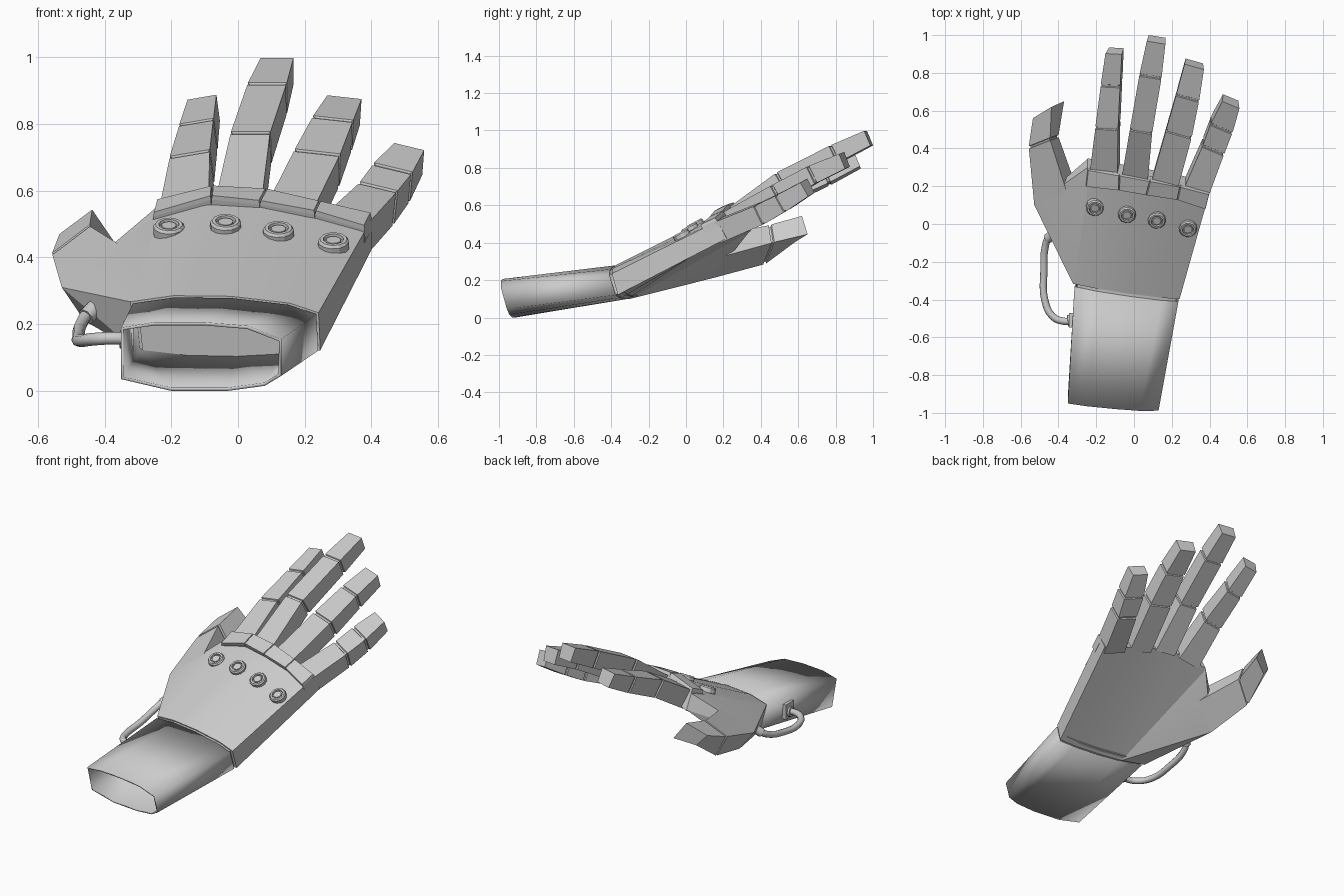
import bpy, bmesh, math
from mathutils import Vector as V

if "Cube" in bpy.data.objects:
    bpy.data.objects.remove(bpy.data.objects["Cube"])


def finish(name, bm, smooth=True):
    bmesh.ops.recalc_face_normals(bm, faces=bm.faces)
    me = bpy.data.meshes.new(name)
    bm.to_mesh(me)
    bm.free()
    ob = bpy.data.objects.new(name, me)
    bpy.context.collection.objects.link(ob)
    if smooth:
        bpy.ops.object.select_all(action='DESELECT')
        ob.select_set(True)
        bpy.context.view_layer.objects.active = ob
        bpy.ops.object.shade_smooth_by_angle(angle=math.radians(25))
    return ob


def loft(name, rings, caps=True, smooth=True):
    bm = bmesh.new()
    vr = [[bm.verts.new(p) for p in r] for r in rings]
    n = len(rings[0])
    for a, b in zip(vr, vr[1:]):
        for i in range(n):
            bm.faces.new((a[i], a[(i + 1) % n], b[(i + 1) % n], b[i]))
    if caps:
        bm.faces.new(vr[0])
        bm.faces.new(vr[-1])
    return finish(name, bm, smooth)


def center(ring):
    return sum(ring, V()) / len(ring)


def segmented(name, rings, gap=0.008):
    """Loft with a narrow groove at every inner ring."""
    out = [rings[0]]
    for i in range(1, len(rings) - 1):
        r, c = rings[i], center(rings[i])
        for off, s in ((-1, 1), (-.6, .88), (.6, .88), (1, 1)):
            other = rings[i + 1] if off > 0 else rings[i - 1]
            d = (center(other) - c).normalized() * abs(off) * gap
            out.append([c + (p - c) * s + d for p in r])
    out.append(rings[-1])
    return loft(name, out, smooth=False)


DOWN = V((0, .48, -.87))       # direction into the back of the hand

# cross-sections (x, z): five points over the top, five under
back = [(-.35, .19), (-.25, .206), (-.1, .206), (.03, .195), (.13, .155),
        (.13, .045), (.08, .015), (-.03, 0), (-.2, 0), (-.35, .035)]
wrist = [(-.315, .262), (-.19, .28), (-.02, .278), (.15, .258), (.235, .23),
         (.24, .12), (.15, .105), (0, .097), (-.15, .1), (-.3, .12)]
back_ring = [V((x, -.988 - .1 * x - .28 * (z - .2), z)) for x, z in back]
wrist_ring = [V((x, -.385 - .16 * x - .3 * (z - .27), z)) for x, z in wrist]

# hollow cuff
cuff = loft("cuff", [back_ring, wrist_ring], caps=False)
m = cuff.modifiers.new("wall", 'SOLIDIFY')
m.thickness = .01
m.offset = -1

# wrist joint between cuff and palm
c = center(wrist_ring)
inner = [c + (p - c) * .95 for p in wrist_ring]
loft("wrist_joint", [[p + V((0, -.02, -.003)) for p in inner],
                     [p + V((0, .05, .01)) for p in inner]])

# palm
low = [V(p) for p in ((-.255, .2, .527), (-.08, .18, .578), (.065, .155, .563),
                      (.23, .13, .533), (.38, .08, .488))]
high = [V(p) for p in ((-.245, .29, .567), (-.077, .26, .609), (.085, .23, .6),
                       (.245, .20, .563), (.40, .16, .527))]
palm_start = [c + (p - c) * 1.025 + V((0, .015, .003)) for p in wrist_ring]
palm_end = [p + DOWN * .015 for p in high] + [p + DOWN * .12 for p in reversed(high)]
loft("palm", [palm_start, palm_end])

# knuckle guard plates
for i in range(4):
    a, b, d, e = low[i], low[i + 1], high[i + 1], high[i]
    q = [a, b, d, e]
    mid = center(q)
    top = [mid + (p - mid) * .96 - DOWN * .008 for p in q]
    rim = [mid + (p - mid) * .995 + DOWN * .006 for p in q]
    loft("knuckle_plate", [[p + DOWN * .05 for p in q], rim, top], smooth=False)

# thumb, corner order: outer top, inner top, inner bottom, outer bottom
thumb = [[V(p) for p in r] for r in (
    ((-.528, .10, .31), (-.35, .15, .435), (-.31, .21, .33), (-.46, .14, .21)),
    ((-.558, .405, .41), (-.445, .45, .495), (-.40, .465, .40), (-.50, .42, .285)),
    ((-.535, .56, .47), (-.437, .62, .543), (-.37, .65, .445), (-.48, .585, .405)))]
segmented("thumb", thumb)

# thumb root, blending the thumb into the palm
bm = bmesh.new()
for p in thumb[0] + [palm_start[k] for k in (0, 1, 8, 9)] + [
        low[0] + DOWN * .015, high[0] + DOWN * .02, high[0] + DOWN * .115]:
    bm.verts.new(p)
res = bmesh.ops.convex_hull(bm, input=bm.verts)
loose = [v for v in bm.verts if not v.link_faces]
bmesh.ops.delete(bm, geom=loose, context='VERTS')
finish("thumb_root", bm)

# fingers: sideways direction, then (x, y, z, width) of the top at each joint
fingers = {
    "index_finger": ((1, -.05, .17), (
        (-.16, .28, .575, .15), (-.145, .505, .71, .122),
        (-.125, .73, .805, .104), (-.108, .9, .88, .088))),
    "middle_finger": ((1, -.16, 0), (
        (.005, .245, .592, .14), (.037, .49, .773, .12),
        (.087, .78, .92, .118), (.117, .96, .998, .1))),
    "ring_finger": ((1, -.28, -.11), (
        (.165, .215, .57, .145), (.237, .475, .714, .142),
        (.284, .667, .815, .126), (.319, .832, .88, .107))),
    "little_finger": ((1, -.42, -.24), (
        (.335, .18, .525, .14), (.42, .39, .61, .125),
        (.463, .505, .666, .128), (.513, .63, .732, .10))),
}
for name, (lat, joints) in fingers.items():
    lat = V(lat).normalized()
    pts = [V(j[:3]) for j in joints]
    rings = []
    for i, (p, thick) in enumerate(zip(pts, (.115, .11, .1, .085))):
        axis = (pts[min(i + 1, 3)] - pts[max(i - 1, 0)]).normalized()
        down = axis.cross(lat).normalized()
        h = lat * joints[i][3] / 2
        if i == 0:
            p = p - axis * .02
        rings.append([p - h, p + h, p + h * .9 + down * thick, p - h * .9 + down * thick])
    segmented(name, rings)

# round studs on the back of the hand
up = (-DOWN).normalized()
side = V((1, -.15, 0)).normalized()
fwd = up.cross(side).normalized()
side = fwd.cross(up)
profile = ((.047, -.02), (.047, .006), (.041, .014), (.031, .014),
           (.029, .004), (.024, .004), (.022, .011), (.012, .011))
for pos in ((-.207, .087, .487), (-.037, .05, .498), (.121, .02, .477), (.286, -.025, .443)):
    loft("stud", [[V(pos) + up * h + r * (side * math.cos(k * math.pi / 6)
                   + fwd * math.sin(k * math.pi / 6)) for k in range(12)]
                  for r, h in profile], smooth=False)


# hose on the thumb side, with end collars
def tube(name, pts, radius):
    cu = bpy.data.curves.new(name, 'CURVE')
    cu.dimensions = '3D'
    cu.bevel_depth = radius
    cu.bevel_resolution = 2
    cu.resolution_u = 4
    cu.use_fill_caps = True
    sp = cu.splines.new('BEZIER')
    sp.bezier_points.add(len(pts) - 1)
    for bp, p in zip(sp.bezier_points, pts):
        bp.co = p
        bp.handle_left_type = bp.handle_right_type = 'AUTO'
    bpy.context.collection.objects.link(bpy.data.objects.new(name, cu))


path = [(-.32, -.51, .155), (-.37, -.515, .158), (-.43, -.49, .155), (-.473, -.4, .15),
        (-.477, -.25, .165), (-.47, -.12, .2), (-.45, -.07, .23), (-.40, -.04, .265)]
tube("hose", path, .019)
tube("hose_collar", [(-.325, -.51, .155), (-.352, -.513, .157)], .03)
tube("hose_collar", [(-.456, -.078, .222), (-.43, -.055, .247)], .027)

# mounting plate on the cuff
bm = bmesh.new()
bmesh.ops.create_cube(bm, size=1)
for v in bm.verts:
    v.co = V((v.co.x * .03 - .328, v.co.y * .075 - .51, v.co.z * .09 + .165))
finish("hose_mount", bm, False)
